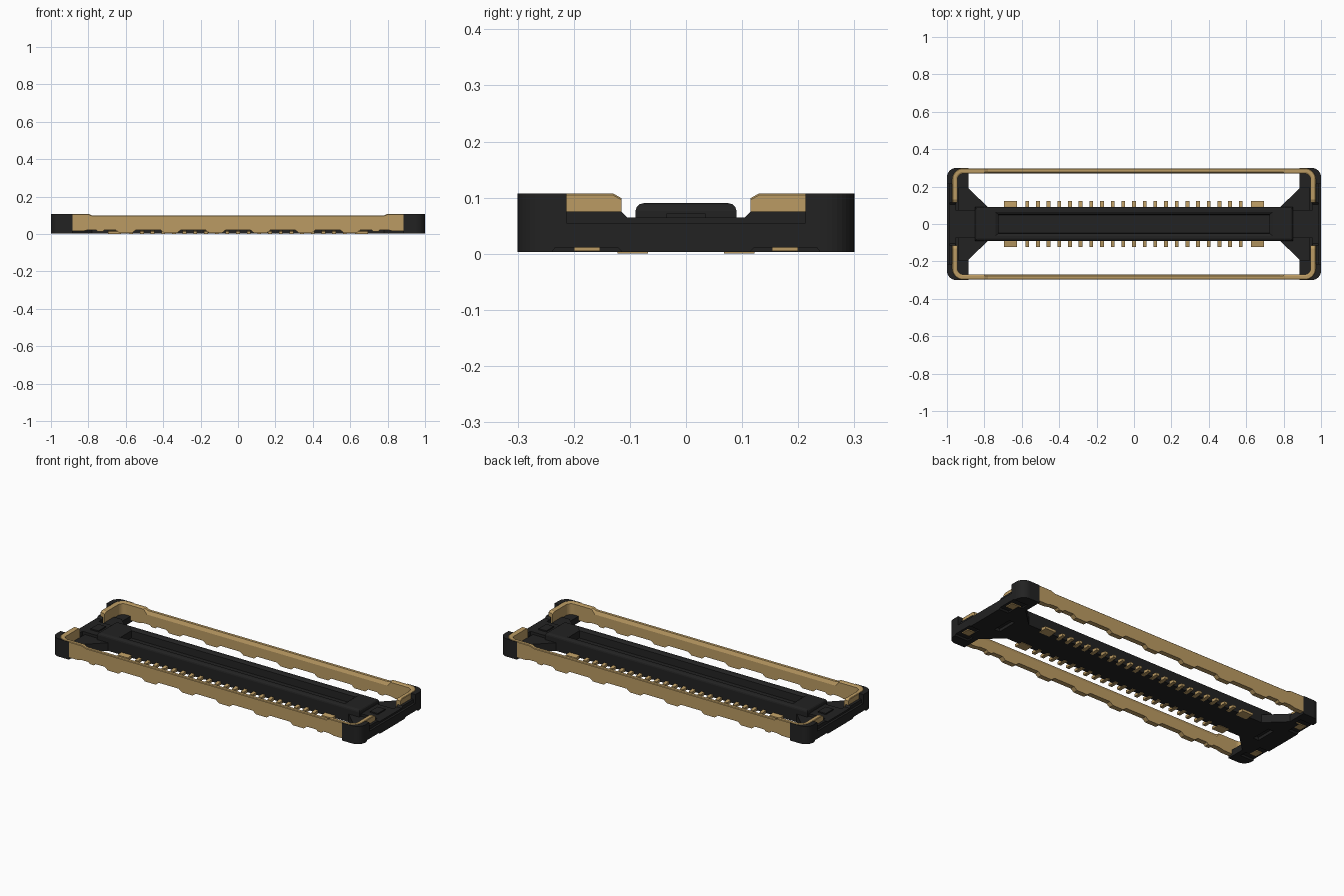
import bpy, bmesh, math

if "Cube" in bpy.data.objects:
    bpy.data.objects.remove(bpy.data.objects["Cube"])


def material(name, col):
    m = bpy.data.materials.new(name)
    m.diffuse_color = (*col, 1)
    m.use_nodes = True
    m.node_tree.nodes["Principled BSDF"].inputs["Base Color"].default_value = m.diffuse_color
    return m


BLACK = material("black plastic", (0.016, 0.016, 0.016))
GOLD = material("gold metal", (0.50, 0.33, 0.125))


def finish(bm, name, mat):
    bmesh.ops.recalc_face_normals(bm, faces=bm.faces[:])
    me = bpy.data.meshes.new(name)
    bm.to_mesh(me)
    bm.free()
    me.materials.append(mat)
    ob = bpy.data.objects.new(name, me)
    bpy.context.collection.objects.link(ob)
    return ob


def add_prism(bm, pts, lo, hi, axis="z"):
    """Extrude a 2D outline; axis z uses (x, y), axis x uses (y, z)."""
    def at(p, h):
        return (p[0], p[1], h) if axis == "z" else (h, p[0], p[1])
    a = [bm.verts.new(at(p, lo)) for p in pts]
    b = [bm.verts.new(at(p, hi)) for p in pts]
    bm.faces.new(a)
    bm.faces.new(b)
    n = len(pts)
    for i in range(n):
        bm.faces.new((a[i], a[(i + 1) % n], b[(i + 1) % n], b[i]))


def add_box(bm, x0, x1, y0, y1, z0, z1):
    add_prism(bm, [(x0, y0), (x1, y0), (x1, y1), (x0, y1)], z0, z1)


def arc(cx, cy, r, a0, a1, n=8):
    return [(cx + r * math.cos(math.radians(a0 + (a1 - a0) * i / n)),
             cy + r * math.sin(math.radians(a0 + (a1 - a0) * i / n))) for i in range(n + 1)]


SX, SY, R = 0.972, 0.298, 0.06      # outer line of the metal shell
Z0 = 0.003                          # underside of the plastic

# Central spine with rounded top edges and a long stepped recess
bm = bmesh.new()
add_box(bm, -0.85, 0.85, -0.09, 0.09, Z0, 0.09)
edges = [e for e in bm.edges if all(v.co.z > 0.08 for v in e.verts)]
bmesh.ops.bevel(bm, geom=edges, offset=0.014, segments=3, profile=0.5, affect="EDGES")
bm.normal_update()
top = max((f for f in bm.faces if abs(f.normal.z) > 0.99 and f.calc_center_median().z > 0.05),
          key=lambda f: f.calc_area())
for hx, hy, z in ((0.74, 0.063, 0.09), (0.725, 0.05, 0.082), (0.725, 0.048, 0.04)):
    bmesh.ops.inset_region(bm, faces=[top], thickness=0.005)
    for v in top.verts:
        v.co = (math.copysign(hx, v.co.x), math.copysign(hy, v.co.y), z)
finish(bm, "central_spine", BLACK)

# End bars, gussets, saddles and raised corner posts
for sx, side in ((1, "right"), (-1, "left")):
    bm = bmesh.new()
    outline = ([(0.885, -0.3)] + arc(0.95, -0.25, 0.05, -90, 0) + arc(0.95, 0.25, 0.05, 0, 90)
               + [(0.885, 0.3)])
    add_prism(bm, [(x * sx, y) for x, y in outline], Z0, 0.04)
    bar = finish(bm, side + "_end_bar", BLACK)

    # Shallow trapezoid notches under the bar, for the solder pads
    bm = bmesh.new()
    for s in (1, -1):
        pts = [(0.10, -0.01), (0.25, -0.01), (0.233, 0.011), (0.122, 0.011)]
        add_prism(bm, [(y * s, z) for y, z in pts], sx * 0.915, sx * 1.02, "x")
    cutter = finish(bm, side + "_notch_cutter", BLACK)
    cutter.hide_render = True
    cutter.hide_viewport = True
    mod = bar.modifiers.new("notches", "BOOLEAN")
    mod.operation = "DIFFERENCE"
    mod.solver = "EXACT"
    mod.object = cutter

    bm = bmesh.new()
    add_box(bm, sx * 0.97, sx * 1.0, -0.22, 0.22, 0.03, 0.055)
    saddle = [(-0.213, 0.03), (0.213, 0.03), (0.213, 0.075), (0.115, 0.075), (0.105, 0.065),
              (-0.105, 0.065), (-0.115, 0.075), (-0.213, 0.075)]
    add_prism(bm, saddle, sx * 0.955, sx * 0.987, "x")
    finish(bm, side + "_end_rail", BLACK)

    bm = bmesh.new()
    add_box(bm, sx * 0.84, sx * 0.96, -0.075, 0.075, 0.02, 0.065)
    add_box(bm, sx * 0.88, sx * 0.93, -0.035, 0.035, 0.05, 0.072)
    finish(bm, side + "_saddle", BLACK)

    for sy, end in ((1, "back"), (-1, "front")):
        bm = bmesh.new()
        tri = [(0.77, 0.08), (0.89, 0.195), (0.94, 0.195), (0.94, 0.06), (0.80, 0.06)]
        add_prism(bm, [(x * sx, y * sy) for x, y in tri], Z0, 0.05)
        finish(bm, f"{side}_{end}_gusset", BLACK)

        bm = bmesh.new()
        post = ([(0.885, 0.3)] + arc(0.95, 0.25, 0.05, 90, 0) + [(1.0, 0.213), (SX, 0.213)]
                + arc(SX - R, SY - R, R, 0, 90) + [(0.885, SY)])
        add_prism(bm, [(x * sx, y * sy) for x, y in post], 0.012, 0.107)
        finish(bm, f"{side}_{end}_corner_post", BLACK)

        # Solder pad in the notch
        bm = bmesh.new()
        add_box(bm, sx * 0.925, sx * 0.985, sy * 0.153, sy * 0.2, 0.005, 0.012)
        finish(bm, f"{side}_{end}_solder_pad", GOLD)

# Metal shells: half path from the middle to the arm tip, then mirrored
FEET = (0.12, 0.36, 0.60)
half = []           # x, y, inward normal, top, bottom, inner chamfer
xs = [(0.0, 0.022)]
for f in FEET:
    xs += [(f - 0.055, 0.022), (f - 0.035, 0.006), (f + 0.035, 0.006), (f + 0.055, 0.022)]
xs += [(0.715, 0.022), (0.725, 0.012), (0.75, 0.012), (0.76, 0.022),
       (0.78, 0.022), (0.80, 0.022), (0.83, 0.015), (0.89, 0.015)]
for x, bot in xs:
    mid = x < 0.79
    half.append((x, SY, 0, -1, 0.098 if mid else 0.1075, bot, 0.02 if mid else 0.004))
for i, (x, y) in enumerate(arc(SX - R, SY - R, R, 90, 0)):
    a = math.radians(90 - 90 * i / 8)
    half.append((x, y, -math.cos(a), -math.sin(a), 0.1075, 0.02, 0.004))
half.append((SX, 0.13, -1, 0, 0.1075, 0.02, 0.004))
half.append((SX, 0.115, -1, 0, 0.099, 0.02, 0.004))
path = [(-x, y, -nx, ny, t, b, c) for x, y, nx, ny, t, b, c in half[:0:-1]] + half

for sy, name in ((1, "back_shell"), (-1, "front_shell")):
    bm = bmesh.new()
    rings = []
    for x, y, nx, ny, t, b, c in path:
        sec = [(0, b), (0, t - 0.003), (0.003, t), (0.019, t), (0.028, t - c), (0.028, b)]
        rings.append([bm.verts.new((x + nx * d, (y + ny * d) * sy, z)) for d, z in sec])
    for r, q in zip(rings, rings[1:]):
        for i in range(6):
            j = (i + 1) % 6
            bm.faces.new((r[i], r[j], q[j], q[i]))
    bm.faces.new(rings[0])
    bm.faces.new(rings[-1])
    finish(bm, name, GOLD)

# Two rows of contact tails, each with a wide power contact at both ends
for sy, row in ((1, "back"), (-1, "front")):
    bm = bmesh.new()
    tails = [(i * 0.0571, 0.01) for i in range(-10, 11)] + [(-0.66, 0.034), (0.66, 0.034)]
    for x, w in tails:
        prof = [(0.068, 0.0), (0.122, 0.0), (0.122, 0.014), (0.095, 0.018), (0.068, 0.018)]
        add_prism(bm, [(y * sy, z) for y, z in prof], x - w, x + w, "x")
    finish(bm, row + "_contacts", GOLD)
